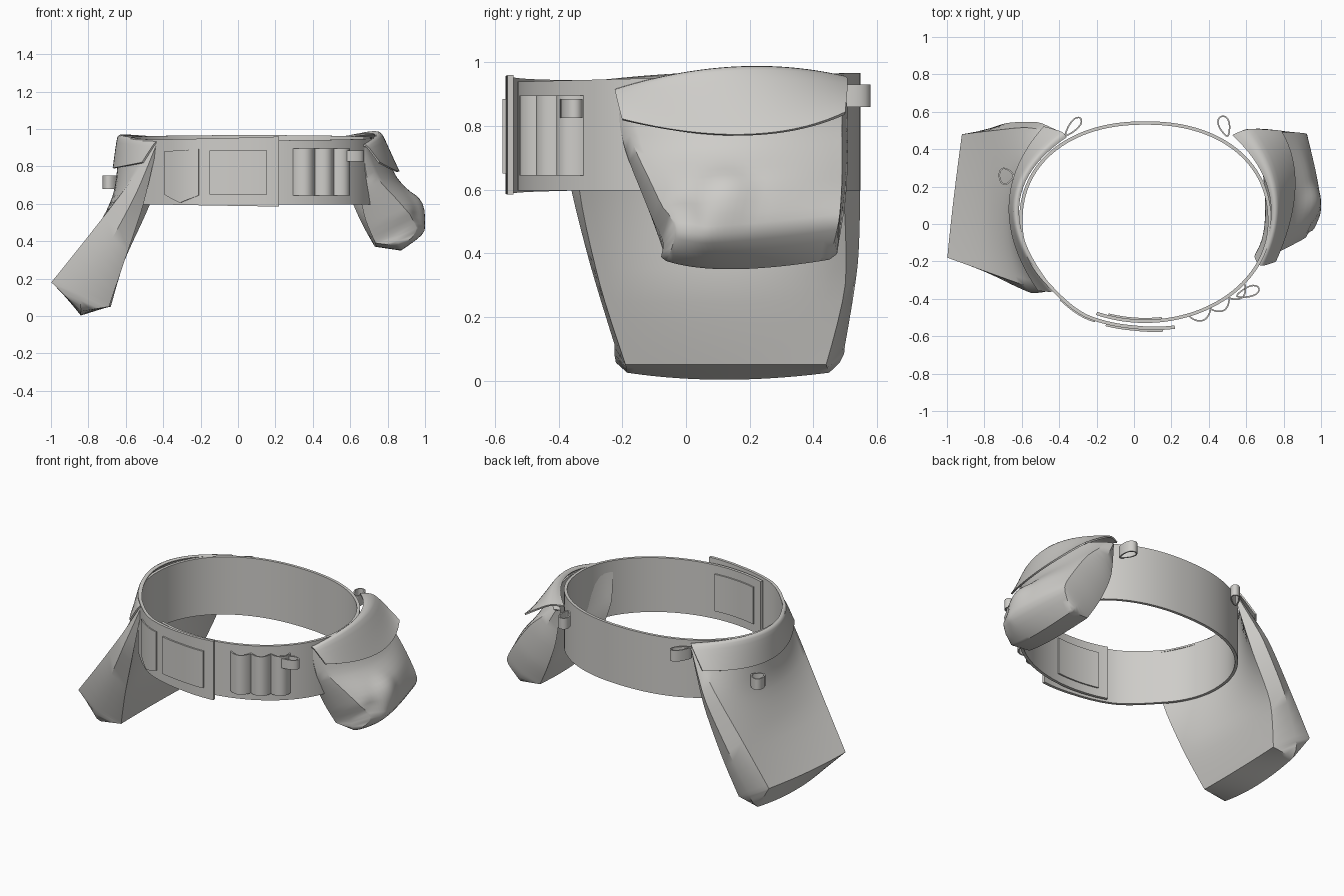
import bpy, bmesh, math
from mathutils import Vector

if "Cube" in bpy.data.objects:
    bpy.data.objects.remove(bpy.data.objects["Cube"])

cloth = bpy.data.materials.new("grey_cloth")
cloth.diffuse_color = (0.62, 0.61, 0.585, 1)
cloth.use_nodes = True
cloth.node_tree.nodes["Principled BSDF"].inputs["Base Color"].default_value = cloth.diffuse_color


def make(name, verts, faces, thick=0):
    me = bpy.data.meshes.new(name)
    me.from_pydata([tuple(v) for v in verts], [], faces)
    bm = bmesh.new()
    bm.from_mesh(me)
    bmesh.ops.remove_doubles(bm, verts=bm.verts, dist=1e-5)
    bmesh.ops.recalc_face_normals(bm, faces=bm.faces)
    bm.to_mesh(me)
    bm.free()
    me.materials.append(cloth)
    ob = bpy.data.objects.new(name, me)
    bpy.context.collection.objects.link(ob)
    bpy.ops.object.select_all(action='DESELECT')
    ob.select_set(True)
    bpy.context.view_layer.objects.active = ob
    if thick:
        m = ob.modifiers.new("thickness", 'SOLIDIFY')
        m.thickness, m.offset = thick, 0
        bpy.ops.object.modifier_apply(modifier=m.name)
    bpy.ops.object.shade_smooth_by_angle(angle=math.radians(40))
    return ob


def grid_faces(rows, cols):
    return [(r * cols + c, r * cols + c + 1, (r + 1) * cols + c + 1, (r + 1) * cols + c)
            for r in range(rows - 1) for c in range(cols - 1)]


def smooth_rows(rows, steps, cols, sharp=()):
    """Surface through rows of (front, middle, back) points; sharp rows stay creased."""
    P = [[Vector(p) for p in r] for r in rows]
    n, out = len(P), []

    def tangent(k, j):
        if k in sharp:
            return Vector()
        return (P[min(k + 1, n - 1)][j] - P[max(k - 1, 0)][j]) * 0.4

    for i in range((n - 1) * steps + 1):
        k = min(i // steps, n - 2)
        t = i / steps - k
        F, M, B = [P[k][j].lerp(P[k + 1][j], 3 * t * t - 2 * t ** 3)
                   + tangent(k, j) * t * (1 - t) ** 2
                   - tangent(k + 1, j) * t * t * (1 - t) for j in range(3)]
        for c in range(cols):
            u = c / (cols - 1)
            out.append(F * (1 - u) * (1 - 2 * u) + M * 4 * u * (1 - u) + B * u * (2 * u - 1))
    return out


def pouch(name, rows, ridge, sharp=(), dents=()):
    """Closed bag: rows run down the outside, under, and up the inside."""
    steps, cols = 5, 25
    v = smooth_rows(rows, steps, cols, sharp)
    n = (len(rows) - 1) * steps
    half = n // 2
    f = grid_faces(n + 1, cols)
    for centre, radius, push in dents:
        for p in v:
            d = (p - Vector(centre)).length / radius
            if d < 1:
                p += Vector(push) * (1 - d * d) ** 2
    # side gussets with a ridge down the middle
    for c, out in ((0, -1), (cols - 1, 1)):
        first = len(v)
        for i in range(half + 1):
            a, b = v[i * cols + c], v[(n - i) * cols + c]
            push = min(ridge, 0.3 * (a - b).length)
            v.append((a + b) / 2 + Vector((0, out * push, 0)))
        for i in range(half):
            m0, m1 = first + i, first + i + 1
            f.append((i * cols + c, (i + 1) * cols + c, m1, m0))
            f.append((m0, m1, (n - i - 1) * cols + c, (n - i) * cols + c))
    f += [(c, c + 1, n * cols + c + 1, n * cols + c) for c in range(cols - 1)]
    return make(name, v, f)


def flap(name, rows):
    return make(name, smooth_rows(rows, 5, 25), grid_faces((len(rows) - 1) * 5 + 1, 25), 0.01)


# ---- belt outline ----
def power(v, e):
    return math.copysign(abs(v) ** e, v)


def belt_point(a, off=0):
    e = 0.91 if math.sin(a) > 0 else 1.0
    c, s = power(math.cos(a), e), power(math.sin(a), e)
    n = Vector((c / 0.665, s / 0.53)).normalized()
    return 0.06 + 0.665 * c + n.x * off, 0.01 + 0.53 * s + n.y * off


def front_angle(x):
    return -math.acos((x - 0.06) / 0.665)


def lift(x):
    """Offset of the closing overlap from the belt line."""
    t = min(1, max(0, (x + 0.48) / 0.26))
    return 0.033 * t * t * (3 - 2 * t) + 0.06 * max(0, x)


def band(name, a0, a1, off, low, high, thick, cols=30, rows=5):
    v = []
    for r in range(rows):
        for c in range(cols):
            u = c / (cols - 1)
            a = a0 + (a1 - a0) * u
            z = low(u) + (high(u) - low(u)) * r / (rows - 1)
            v.append((*belt_point(a, off(u, a)), z))
    return make(name, v, grid_faces(rows, cols), thick)


def front_band(name, x0, x1, off, low, high, thick, cols=30):
    return band(name, front_angle(x0), front_angle(x1), off, low, high, thick, cols)


def flat(z):
    return lambda u: z


# belt wraps once round and overlaps itself at the front
start, end = front_angle(-0.2), front_angle(0.21) + 2 * math.pi


def belt_off(u, a):
    return lift(belt_point(a)[0]) if a > math.pi else 0


def belt_top(u):
    a = start + (end - start) * u
    return 0.953 + 0.014 * math.sin(a) + 0.02 * max(0, u - 0.85) / 0.15


band("belt", start, end, belt_off, lambda u: 0.597 - 0.012 * max(0, u - 0.85) / 0.15,
     belt_top, 0.018, 160)

# pads on both sides of the buckle overlap, and the small pointed pocket
front_band("closure_pad", -0.14, 0.15, lambda u, a: lift(belt_point(a)[0]) + 0.012,
           flat(0.65), flat(0.885), 0.014)
front_band("inner_pad", -0.14, 0.15, lambda u, a: -0.012, flat(0.65), flat(0.885), 0.012)
front_band("small_pocket", -0.38, -0.195, lambda u, a: lift(belt_point(a)[0]) + 0.011,
           lambda u: 0.605 + 0.09 * max(0, 0.5 - u) + 0.08 * max(0, u - 0.5),
           lambda u: 0.88 + 0.012 * u, 0.01)

# three bulging tool loops
front_band("tool_loops", 0.295, 0.585,
           lambda u, a: 0.01 + 0.042 * abs(math.sin(3 * math.pi * u)) ** 0.8,
           flat(0.645), flat(0.895), 0.008, 61)


def ring(name, base, direction, length, width, z0, z1):
    """Teardrop webbing loop standing out from its base."""
    d = Vector(direction).normalized()
    s = Vector((-d.y, d.x))
    v, n = [], 20
    for z in (z0, z1):
        for i in range(n + 1):
            t = 2 * math.pi * i / n
            p = Vector(base) + d * length * (1 - math.cos(t)) / 2 \
                + s * width / 2 * math.sin(t) * (1 - 0.4 * math.cos(t))
            v.append((p.x, p.y, z))
    return make(name, v, grid_faces(2, n + 1), 0.008)


ring("pen_loop", (0.55, -0.385), (1, 0.35), 0.125, 0.05, 0.825, 0.885)
ring("back_loop_left", (-0.365, 0.475), (0.65, 0.75), 0.12, 0.045, 0.86, 0.93)
ring("back_loop_right", (0.50, 0.47), (-0.3, 1), 0.11, 0.055, 0.86, 0.93)
ring("pouch_tab", (-0.645, 0.26), (-1, -0.1), 0.075, 0.08, 0.68, 0.75)

# large hanging pouch
pouch("large_pouch", [
    ((-.44, -.355, .92), (-.632, .1, .95), (-.38, .48, .93)),
    ((-.59, -.325, .70), (-.665, .1, .66), (-.57, .515, .70)),
    ((-.79, -.255, .44), (-.78, .12, .42), (-.75, .50, .44)),
    ((-.998, -.18, .18), (-.965, .13, .17), (-.92, .48, .18)),
    ((-.84, -.185, .025), (-.84, .12, .003), (-.82, .45, .025)),
    ((-.69, -.19, .05), (-.69, .12, .05), (-.68, .44, .05)),
    ((-.605, -.27, .30), (-.625, .1, .30), (-.605, .50, .30)),
    ((-.505, -.335, .60), (-.62, .1, .60), (-.47, .495, .60)),
    ((-.43, -.35, .92), (-.622, .1, .95), (-.36, .47, .93))],
    0.04, sharp=(3, 4, 5))
flap("large_pouch_flap", [
    ((-.425, -.352, .93), (-.615, .1, .96), (-.36, .465, .945)),
    ((-.445, -.36, .92), (-.64, .1, .953), (-.385, .49, .94)),
    ((-.51, -.355, .82), (-.665, .1, .79), (-.48, .52, .825))])

# smaller side pouch
pouch("side_pouch", [
    ((.675, -.21, .90), (.748, .15, .95), (.59, .49, .92)),
    ((.745, -.165, .74), (.85, .15, .74), (.75, .49, .78)),
    ((.87, -.10, .60), (.955, .15, .62), (.86, .49, .63)),
    ((.975, -.04, .46), (.995, .12, .46), (.925, .48, .50)),
    ((.86, -.06, .375), (.87, .15, .35), (.85, .45, .38)),
    ((.735, -.065, .39), (.735, .15, .37), (.72, .44, .39)),
    ((.68, -.11, .52), (.70, .15, .52), (.65, .47, .52)),
    ((.645, -.17, .70), (.735, .15, .70), (.58, .485, .70)),
    ((.66, -.21, .90), (.735, .15, .95), (.55, .475, .92))],
    0.022, sharp=(4, 5),
    dents=[((.95, -.01, .49), .10, (-.035, .01, .02)), ((.95, .12, .58), .12, (.02, 0, .01))])
flap("side_pouch_flap", [
    ((.66, -.215, .91), (.728, .15, .97), (.525, .475, .95)),
    ((.69, -.22, .905), (.765, .15, .97), (.61, .505, .945)),
    ((.755, -.20, .82), (.858, .19, .772), (.785, .50, .84))])
